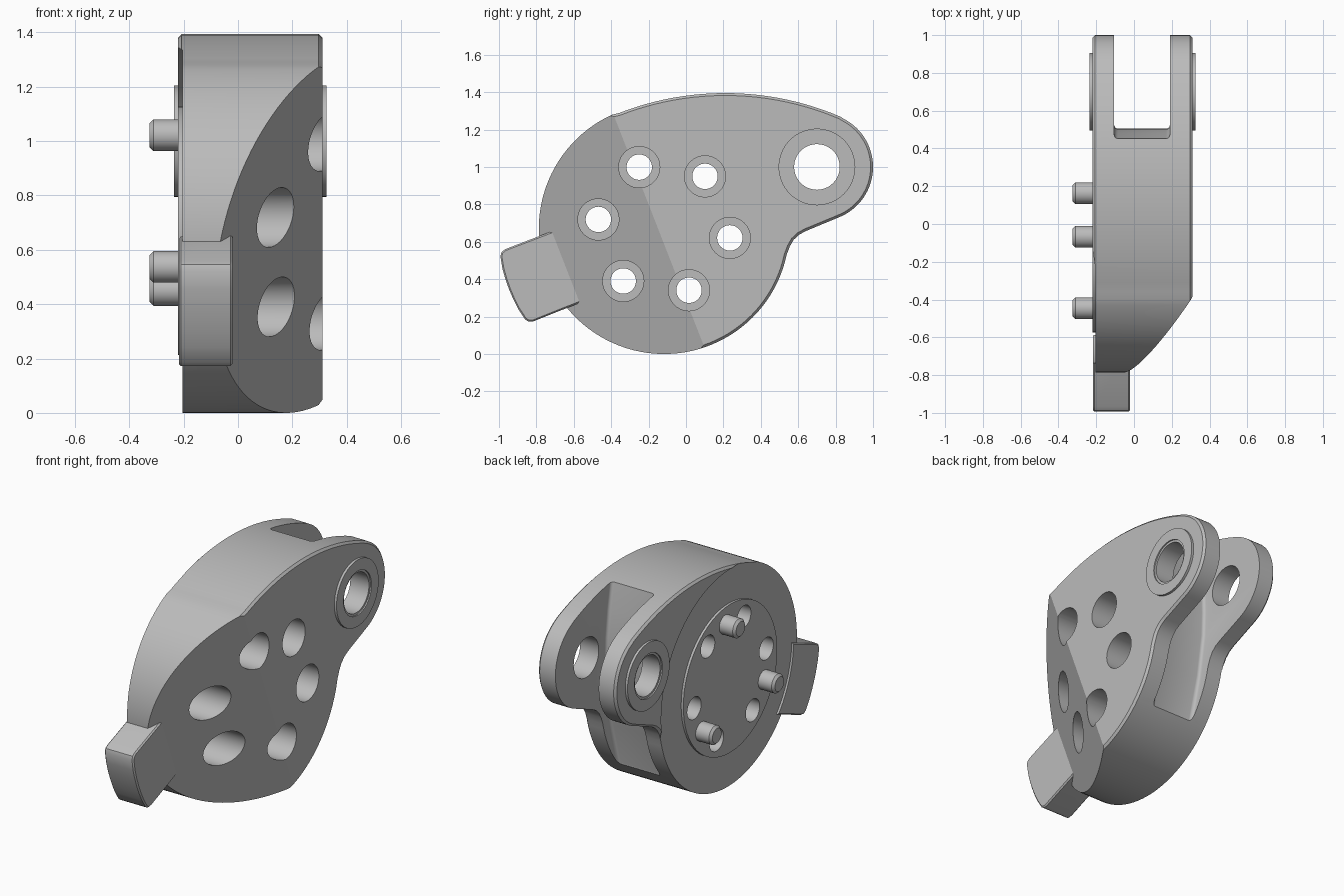
import bpy, bmesh
from math import cos, sin, radians, pi
from mathutils import Vector

if "Cube" in bpy.data.objects:
    bpy.data.objects.remove(bpy.data.objects["Cube"])

steel = bpy.data.materials.new("grey steel")
steel.use_nodes = True
steel.diffuse_color = (0.5, 0.5, 0.5, 1)
steel.node_tree.nodes["Principled BSDF"].inputs["Base Color"].default_value = (0.5, 0.5, 0.5, 1)

# Layout in the side plane (y, z)
CENTRE = Vector((-0.117, 0.67))
LUG = Vector((0.71, 1.0))
U = Vector((-0.932, -0.364))      # toward the tang
V = Vector((0.364, -0.932))       # across the tang
BODY_R, LUG_R = 0.67, 0.29


def arc(c, r, a0, a1, n=24):
    angles = [radians(a0 + (a1 - a0) * i / n) for i in range(n + 1)]
    return [(c[0] + r * cos(a), c[1] + r * sin(a)) for a in angles]


def circle(c, r, n=64):
    return arc(c, r, 0, 360, n)[:-1]


def activate(obj):
    bpy.ops.object.select_all(action='DESELECT')
    obj.select_set(True)
    bpy.context.view_layer.objects.active = obj


def apply(obj, mod):
    activate(obj)
    bpy.ops.object.modifier_apply(modifier=mod.name)


def extrude(name, outline, x0, x1, bevel=0.0, segments=1):
    """Prism along x from a side outline, with optional rim bevel."""
    bm = bmesh.new()
    face = bm.faces.new([bm.verts.new((x0, y, z)) for y, z in outline])
    geom = bmesh.ops.extrude_face_region(bm, geom=[face])["geom"]
    moved = [g for g in geom if isinstance(g, bmesh.types.BMVert)]
    bmesh.ops.translate(bm, verts=moved, vec=(x1 - x0, 0, 0))
    bmesh.ops.recalc_face_normals(bm, faces=bm.faces)
    mesh = bpy.data.meshes.new(name)
    bm.to_mesh(mesh)
    bm.free()
    mesh.materials.append(steel)
    obj = bpy.data.objects.new(name, mesh)
    bpy.context.collection.objects.link(obj)
    if bevel:
        mod = obj.modifiers.new("rim", 'BEVEL')
        mod.width, mod.segments = bevel, segments
        mod.limit_method, mod.angle_limit = 'ANGLE', radians(60)
        apply(obj, mod)
    return obj


def cut(targets, cutter):
    cutter.hide_render = True
    for obj in targets:
        mod = obj.modifiers.new("cut", 'BOOLEAN')
        mod.operation, mod.solver, mod.object = 'DIFFERENCE', 'EXACT', cutter
        apply(obj, mod)
    bpy.data.objects.remove(cutter)


# Body: round drum blended by a wide top arc into the lug
outline = arc((0.21, -0.17), 1.565, 111.3, 66.9, 24)
outline += arc(LUG, LUG_R, 66.9, -68, 32)[1:]
outline += [(0.64, 0.657), (0.605, 0.638), (0.575, 0.61), (0.555, 0.575)]
outline += arc(CENTRE, BODY_R, -12, -248.7, 72)[:-1]
body = extrude("body", outline, -0.22, 0.31, 0.013)

# Sloping cut on the left side
bm = bmesh.new()
bm.from_mesh(body.data)
slope = 0.617
start = CENTRE + U * 0.03
cutting = bmesh.ops.bisect_plane(
    bm, geom=bm.verts[:] + bm.edges[:] + bm.faces[:], dist=1e-5,
    plane_co=(0.31, start.x, start.y), plane_no=(1, U.x * slope, U.y * slope),
    clear_outer=True)
rim = [g for g in cutting["geom_cut"] if isinstance(g, bmesh.types.BMEdge)]
bmesh.ops.contextual_create(bm, geom=rim)
bmesh.ops.recalc_face_normals(bm, faces=bm.faces)
bm.to_mesh(body.data)
bm.free()

# Fork slot behind the drum
slot = [(0.43, 1.5), (0.455, 1.36), (0.48, 1.22), (0.5, 1.05), (0.505, 0.9),
        (0.5, 0.75), (0.46, 0.5), (0.385, 0.22), (1.3, 0.22), (1.3, 1.5)]
cut([body], extrude("slot_cutter", slot, -0.105, 0.19, 0.02, 4))

# Shallow round step on the right side
cut([body], extrude("step_cutter", circle(CENTRE, BODY_R + 0.003, 96), -0.4, -0.205))

# Raised round plate and lug bosses
plate = extrude("round_plate", circle(CENTRE, 0.457), -0.22, -0.19)
bosses = [extrude("left_lug_boss", circle(LUG - Vector((0.01, 0)), 0.205), 0.28, 0.325),
          extrude("right_lug_boss", circle(LUG - Vector((0.01, 0)), 0.205), -0.235, -0.19)]

# Tang with rounded outer corners and an end arc around the drum centre
local = [(0.5, -0.205), (0.83, -0.207), (0.855, -0.2), (0.869, -0.18)]
local += [(0.89 * cos(a), 0.89 * sin(a)) for a in (-0.13, -0.065, 0, 0.065, 0.13)]
local += [(0.869, 0.18), (0.855, 0.2), (0.83, 0.207), (0.5, 0.205)]
tang = extrude("tang", [CENTRE + U * u + V * v for u, v in local], -0.218, -0.02, 0.008)
cut([tang], extrude("tang_step_cutter", circle(CENTRE, 0.62, 96), -0.4, -0.2))

# Lug pin hole
pin_centre = LUG - Vector((0.01, 0))
cut([body] + bosses, extrude("lug_hole_cutter", circle(pin_centre, 0.122, 48), -0.6, 0.6))
for boss, x0, x1 in ((bosses[0], 0.317, 0.4), (bosses[1], -0.4, -0.227)):
    cut([boss], extrude("lug_counterbore_cutter", circle(pin_centre, 0.136, 48), x0, x1))

# Six counterbored bolt holes, with three dowels between them
for i in range(6):
    a = radians(112 + 60 * i)
    c = CENTRE + Vector((cos(a), sin(a))) * 0.355
    cut([body, plate], extrude("bolt_hole_cutter", circle(c, 0.068, 40), -0.6, 0.6))
    cut([body], extrude("counterbore_cutter", circle(c, 0.11, 40), -0.1, 0.6))
for i in range(3):
    a = radians(82 + 120 * i)
    c = CENTRE + Vector((cos(a), sin(a))) * 0.355
    extrude("dowel_%d" % (i + 1), circle(c, 0.058, 40), -0.325, -0.2, 0.014)

for obj in [o for o in bpy.context.collection.objects
            if o.type == 'MESH' and steel.name in o.data.materials]:
    activate(obj)
    bpy.ops.object.shade_smooth_by_angle(angle=pi / 6)
